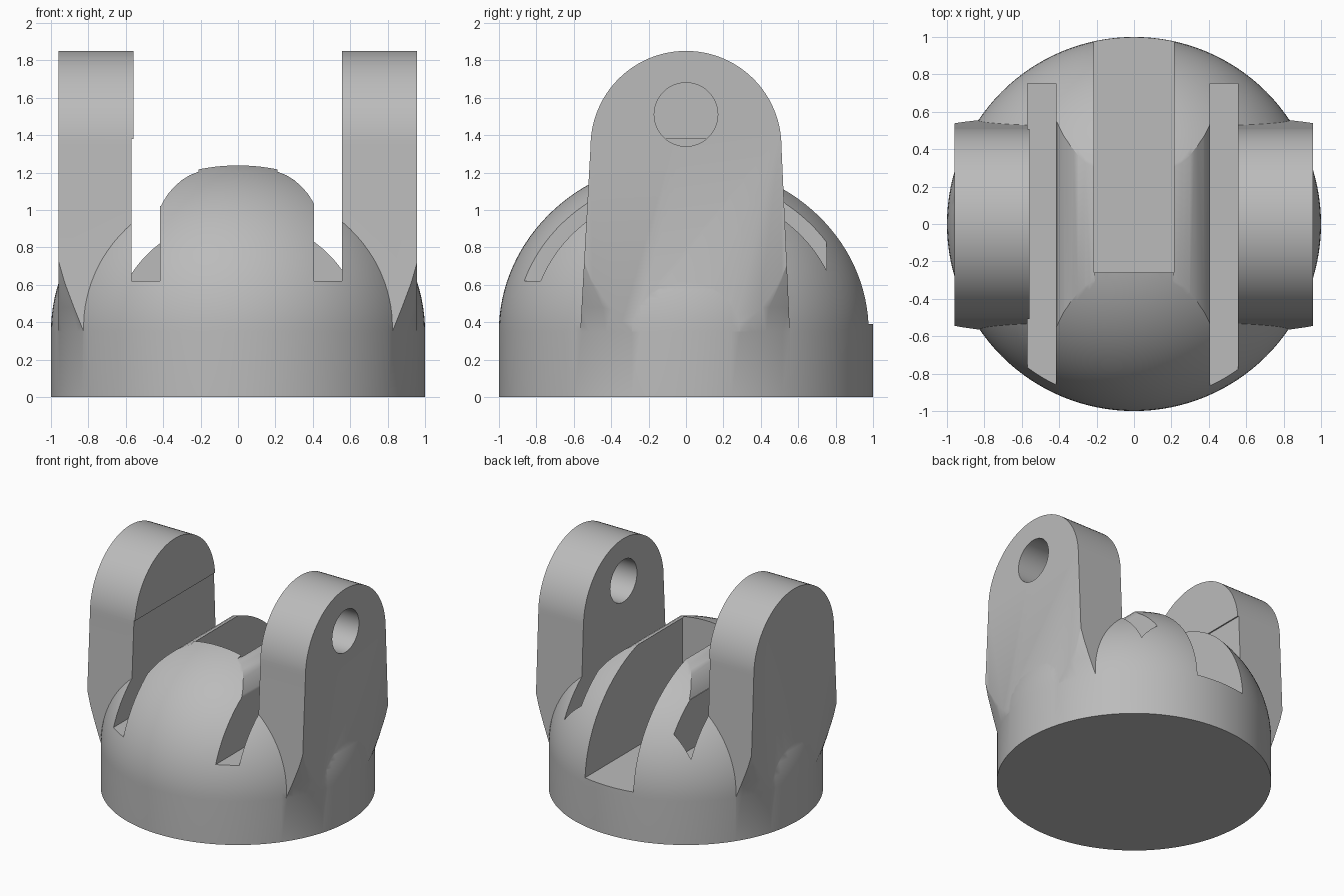
import bpy, bmesh, math

if "Cube" in bpy.data.objects:
    bpy.data.objects.remove(bpy.data.objects["Cube"], do_unlink=True)

grey = bpy.data.materials.new("plain grey")
grey.use_nodes = True
grey.diffuse_color = (0.5, 0.5, 0.5, 1)
grey.node_tree.nodes["Principled BSDF"].inputs["Base Color"].default_value = (0.5, 0.5, 0.5, 1)


def finish(name, bm):
    bmesh.ops.recalc_face_normals(bm, faces=bm.faces)
    mesh = bpy.data.meshes.new(name)
    bm.to_mesh(mesh)
    bm.free()
    mesh.materials.append(grey)
    obj = bpy.data.objects.new(name, mesh)
    bpy.context.collection.objects.link(obj)
    return obj


def lathe(name, profile, steps=128):
    """Turn an (r, z) profile, starting and ending on the axis, around z."""
    bm = bmesh.new()
    verts = [bm.verts.new((r, 0, z)) for r, z in profile]
    edges = [bm.edges.new(pair) for pair in zip(verts, verts[1:])]
    bmesh.ops.spin(bm, geom=verts + edges, cent=(0, 0, 0), axis=(0, 0, 1),
                   angle=math.tau, steps=steps, use_merge=True)
    bmesh.ops.remove_doubles(bm, verts=bm.verts, dist=1e-5)
    return finish(name, bm)


def prism(name, outline, axis, low, high):
    """Extrude an outline along x (outline is y, z) or y (outline is x, z)."""
    def place(a, b, t):
        return (t, a, b) if axis == "x" else (a, t, b)
    bm = bmesh.new()
    face = bm.faces.new([bm.verts.new(place(a, b, low)) for a, b in outline])
    new = bmesh.ops.extrude_face_region(bm, geom=[face])["geom"]
    moved = [v for v in new if isinstance(v, bmesh.types.BMVert)]
    bmesh.ops.translate(bm, verts=moved, vec=place(0, 0, high - low))
    return finish(name, bm)


def box(name, x, y, z):
    outline = [(x[0], z[0]), (x[1], z[0]), (x[1], z[1]), (x[0], z[1])]
    return prism(name, outline, "y", *y)


def combine(target, tool, operation):
    """Apply a boolean and discard the tool."""
    tool.hide_render = True
    mod = target.modifiers.new(operation.lower(), "BOOLEAN")
    mod.operation, mod.object, mod.solver = operation, tool, "EXACT"
    bpy.context.view_layer.objects.active = target
    bpy.ops.object.modifier_apply(modifier=mod.name)
    bpy.data.objects.remove(tool, do_unlink=True)


# Round base with a slightly flattened dome
RIM, RISE = 0.35, 0.92
dome = [(math.cos(a), RIM + RISE * math.sin(a))
        for a in (math.pi / 2 * i / 32 for i in range(32))]
body = lathe("fork_bracket", [(0, 0), (1, 0)] + dome + [(0, RIM + RISE)])

# Two round-topped arms, their lower corners trimmed by a flared shell
arc = [(0.51 * math.cos(a), 1.34 + 0.51 * math.sin(a))
       for a in (math.pi * i / 48 for i in range(49))]
arm_outline = [(-0.565, RIM), (0.555, RIM)] + arc
flare = [(0, 0.3), (0.99, 0.3), (1.0, RIM), (1.04, 0.48), (1.08, 0.62),
         (1.115, 0.78), (1.3, 1.3), (1.3, 2), (0, 2)]
for name, low, high in (("left_arm", 0.555, 0.957), ("right_arm", -0.96, -0.56)):
    arm = prism(name, arm_outline, "x", low, high)
    combine(arm, lathe("flare_trim", flare), "INTERSECT")
    combine(body, arm, "UNION")

# Wide central slot, open at the back
combine(body, box("central_slot", (-0.215, 0.215), (-0.26, 1.2), (0.39, 1.6)), "DIFFERENCE")

# Narrow side slots, open at the front
for low, high in ((0.407, 0.556), (-0.57, -0.417)):
    combine(body, box("side_slot", (low, high), (-1.2, 0.75), (0.62, 1.38)), "DIFFERENCE")

# Rounded shoulders between the slots
shoulder = [(0.21, 1.205), (0.26, 1.185), (0.3, 1.16), (0.34, 1.125),
            (0.375, 1.085), (0.4, 1.045), (0.412, 1.02)]
for side in (1, -1):
    outline = [(side * x, z) for x, z in shoulder + [(0.43, 1.02), (0.43, 1.35), (0.21, 1.35)]]
    combine(body, prism("shoulder_cut", outline, "y", -1, 1), "DIFFERENCE")

# Pin hole through one arm only
hole = [(0.17 * math.cos(a), 1.51 + 0.17 * math.sin(a))
        for a in (math.tau * i / 48 for i in range(48))]
combine(body, prism("pin_hole", hole, "x", 0.4, 1.2), "DIFFERENCE")

bpy.ops.object.select_all(action="DESELECT")
body.select_set(True)
bpy.context.view_layer.objects.active = body
bpy.ops.object.shade_smooth_by_angle(angle=math.radians(30))
